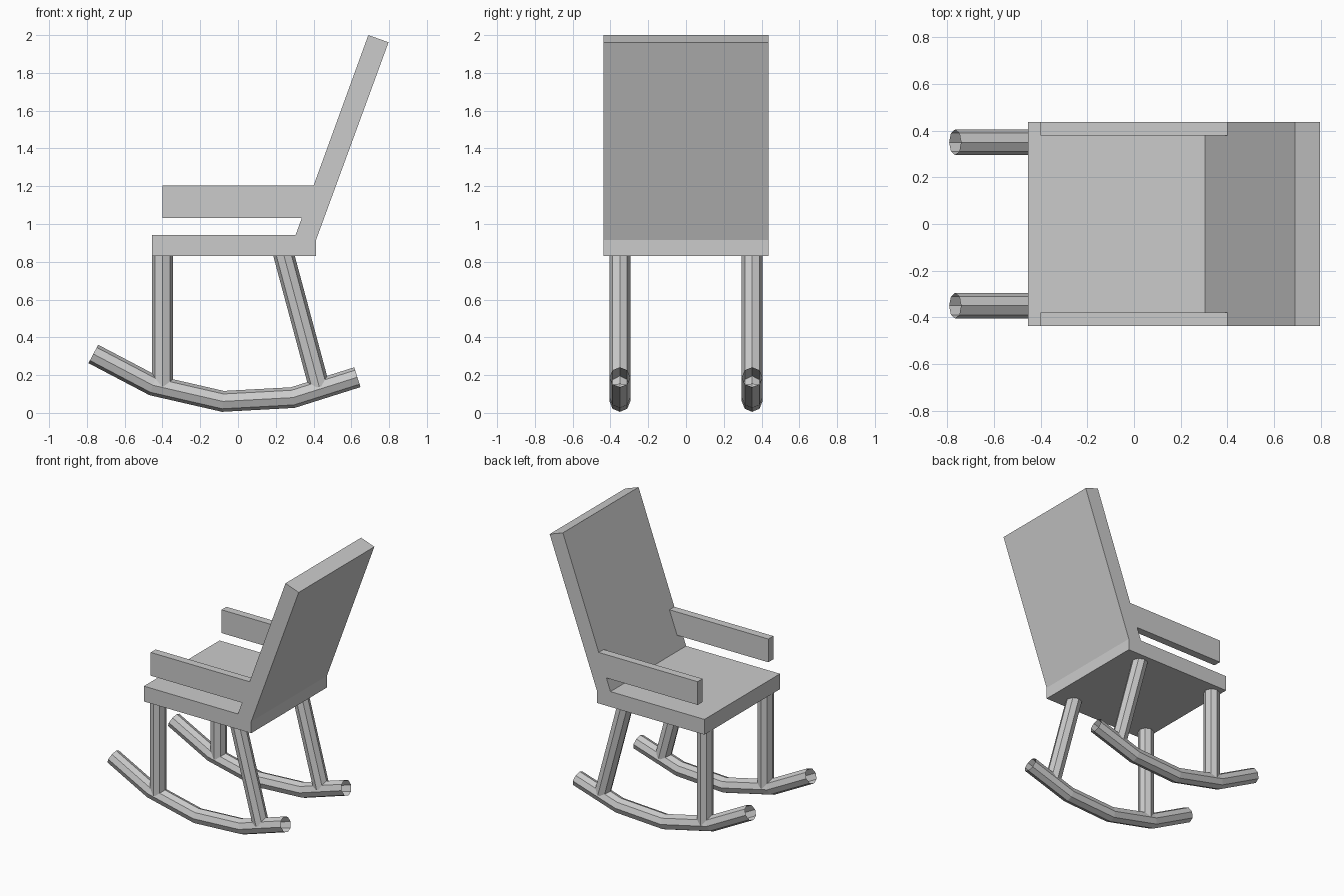
import bpy, bmesh, math
from mathutils import Vector

cube = bpy.data.objects.get("Cube")
if cube:
    bpy.data.objects.remove(cube, do_unlink=True)

grey = bpy.data.materials.new("plain grey")
grey.use_nodes = True
grey.diffuse_color = (0.6, 0.6, 0.6, 1)
grey.node_tree.nodes["Principled BSDF"].inputs["Base Color"].default_value = (0.6, 0.6, 0.6, 1)


def finish(name, bm):
    bmesh.ops.recalc_face_normals(bm, faces=bm.faces)
    mesh = bpy.data.meshes.new(name)
    bm.to_mesh(mesh)
    bm.free()
    mesh.materials.append(grey)
    obj = bpy.data.objects.new(name, mesh)
    bpy.context.collection.objects.link(obj)
    return obj


def slab(name, profile, y0, y1):
    """Extrude an x-z profile from y0 to y1."""
    bm = bmesh.new()
    face = bm.faces.new([bm.verts.new((x, y0, z)) for x, z in profile])
    new = bmesh.ops.extrude_face_region(bm, geom=[face])["geom"]
    verts = [v for v in new if isinstance(v, bmesh.types.BMVert)]
    bmesh.ops.translate(bm, verts=verts, vec=(0, y1 - y0, 0))
    return finish(name, bm)


def tube(name, path, y, radius=0.055, sides=8):
    """Open-ended tube with mitred joints along an x-z path."""
    bm = bmesh.new()
    pts = [Vector((x, 0, z)) for x, z in path]
    dirs = [(b - a).normalized() for a, b in zip(pts, pts[1:])]
    rings = []
    for i, p in enumerate(pts):
        d0, d1 = dirs[max(i - 1, 0)], dirs[min(i, len(dirs) - 1)]
        along = (d0 + d1).normalized()
        across = Vector((-along.z, 0, along.x)) / along.dot(d0)
        ring = []
        for k in range(sides):
            a = math.tau * k / sides
            offset = across * math.cos(a) + Vector((0, math.sin(a), 0))
            ring.append(bm.verts.new(p + offset * radius + Vector((0, y, 0))))
        rings.append(ring)
    for r0, r1 in zip(rings, rings[1:]):
        for k in range(sides):
            n = (k + 1) % sides
            bm.faces.new((r0[k], r0[n], r1[n], r1[k]))
    return finish(name, bm)


# Seat and reclined back in one profile
half = 0.437
slab("seat_and_back", [(-0.455, 0.83), (0.413, 0.83), (0.413, 0.915), (0.797, 1.962),
                       (0.69, 2.0), (0.305, 0.942), (-0.455, 0.942)], -half, half)

# Armrests, legs and rockers on each side
arm = [(-0.4, 1.033), (0.338, 1.033), (0.4, 1.203), (-0.4, 1.203)]
rocker = [(-0.766, 0.312), (-0.45, 0.146), (-0.08, 0.061), (0.29, 0.081), (0.632, 0.189)]
for side, s in (("left", 1), ("right", -1)):
    slab(side + "_armrest", arm, s * 0.38, s * half)
    tube(side + "_front_leg", [(-0.4, 0.84), (-0.4, 0.14)], s * 0.35)
    tube(side + "_back_leg", [(0.24, 0.845), (0.43, 0.138)], s * 0.35)
    tube(side + "_rocker", rocker, s * 0.35)
